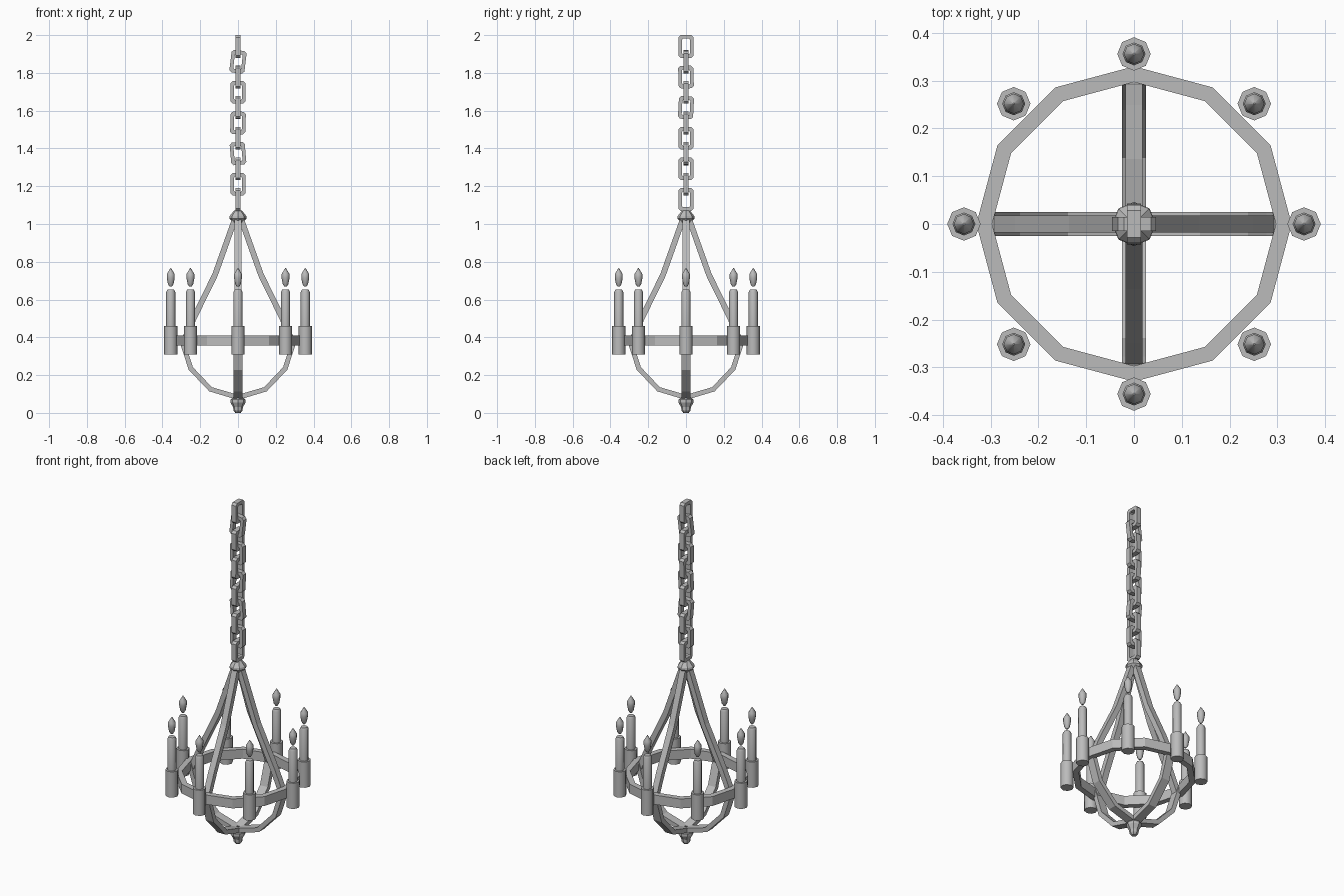
import bpy, bmesh
from math import radians, cos, sin, pi
from mathutils import Matrix, Vector

if "Cube" in bpy.data.objects:
    bpy.data.objects.remove(bpy.data.objects["Cube"], do_unlink=True)

iron = bpy.data.materials.new("grey_iron")
iron.use_nodes = True
GREY = (0.5, 0.5, 0.5, 1)
iron.diffuse_color = GREY
iron.node_tree.nodes["Principled BSDF"].inputs["Base Color"].default_value = GREY


def finish(name, bm, matrix, smooth=False):
    bmesh.ops.recalc_face_normals(bm, faces=bm.faces[:])
    mesh = bpy.data.meshes.new(name)
    bm.to_mesh(mesh)
    bm.free()
    mesh.transform(matrix)
    mesh.materials.append(iron)
    obj = bpy.data.objects.new(name, mesh)
    bpy.context.collection.objects.link(obj)
    if smooth:
        bpy.ops.object.select_all(action="DESELECT")
        obj.select_set(True)
        bpy.context.view_layer.objects.active = obj
        bpy.ops.object.shade_smooth_by_angle(angle=radians(50))
    return obj


def band(name, outer, inner, depth, closed, matrix):
    """Rectangular bar between two outlines in the XZ plane, depth along Y."""
    bm = bmesh.new()
    h = depth / 2
    rows = [[bm.verts.new((p[0], y, p[1])) for p, y in ((o, -h), (o, h), (i, h), (i, -h))]
            for o, i in zip(outer, inner)]
    n = len(rows)
    for k in range(n if closed else n - 1):
        a, b = rows[k], rows[(k + 1) % n]
        for j in range(4):
            bm.faces.new((a[j], a[(j + 1) % 4], b[(j + 1) % 4], b[j]))
    if not closed:
        bm.faces.new(rows[0])
        bm.faces.new(rows[-1])
    return finish(name, bm, matrix)


def strip(name, path, thick, depth, matrix):
    """Flat bar following a bent path, with mitred corners."""
    pts = [Vector(p) for p in path]
    outer, inner = [], []
    for k, p in enumerate(pts):
        d0 = (p - pts[max(k - 1, 0)]).normalized()
        d1 = (pts[min(k + 1, len(pts) - 1)] - p).normalized()
        d = (d0 + d1).normalized()
        normal = Vector((-d.y, d.x)) * thick / 2
        outer.append(p + normal)
        inner.append(p - normal)
    return band(name, outer, inner, depth, False, matrix)


def lathe(name, profile, matrix, smooth=False, sides=8):
    """Turned part from (radius, height) pairs, closed at both ends."""
    bm = bmesh.new()
    rings = [[bm.verts.new((r * cos(2 * pi * k / sides), r * sin(2 * pi * k / sides), z))
              for k in range(sides)] for r, z in profile]
    for a, b in zip(rings, rings[1:]):
        for k in range(sides):
            j = (k + 1) % sides
            bm.faces.new((a[k], a[j], b[j], b[k]))
    bm.faces.new(rings[0])
    bm.faces.new(rings[-1])
    return finish(name, bm, matrix, smooth)


def spin(angle):
    return Matrix.Rotation(angle, 4, "Z")


def chamfered(w, h, c):
    return [(w, h - c), (w - c, h), (c - w, h), (-w, h - c),
            (-w, c - h), (c - w, -h), (w - c, -h), (w, c - h)]


# Twelve-sided hoop
def circle(r):
    return [(r * cos(pi * k / 6), r * sin(pi * k / 6)) for k in range(12)]


band("hoop", circle(0.33), circle(0.297), 0.055, True,
     Matrix.Translation((0, 0, 0.383)) @ Matrix.Rotation(pi / 2, 4, "X"))

# Four upper arms and four lower basket ribs
upper = [(0.015, 1.03), (0.122, 0.73), (0.235, 0.5), (0.296, 0.36)]
lower = [(0.305, 0.4), (0.29, 0.36), (0.25, 0.235), (0.145, 0.125), (0.01, 0.085)]
for k in range(4):
    strip(f"upper_arm_{k + 1}", upper, 0.03, 0.036, spin(k * pi / 2))
    strip(f"lower_rib_{k + 1}", lower, 0.026, 0.05, spin(k * pi / 2))

# Hub under the chain and finial at the bottom
still = Matrix.Identity(4)
lathe("top_hub", [(0.022, 0.985), (0.028, 1.01), (0.046, 1.03), (0.044, 1.042), (0.02, 1.072)], still)
lathe("bottom_finial", [(0.014, 0), (0.024, 0.012), (0.026, 0.03), (0.04, 0.055),
                        (0.04, 0.07), (0.024, 0.085)], still)

# Eight holders with candles and flames
holder = [(0.035, 0.31), (0.035, 0.46)]
candle = [(0.024, 0.455), (0.024, 0.64), (0.018, 0.652)]
flame = [(0.006, 0.668), (0.015, 0.682), (0.021, 0.715), (0.021, 0.735), (0.002, 0.766)]
for k in range(8):
    place = spin(k * pi / 4) @ Matrix.Translation((0.356, 0, 0))
    lathe(f"candle_holder_{k + 1}", holder, place, True)
    lathe(f"candle_{k + 1}", candle, place, True)
    lathe(f"flame_{k + 1}", flame, place, True)

# Chain of interlocked links, a few hanging slightly askew
tilts = {3: -5, 5: 2, 6: 3, 8: -2, 9: 7}
for k in range(11):
    turn = spin(0 if k % 2 else pi / 2)
    lean = Matrix.Rotation(radians(tilts.get(k, 0)), 4, "Y")
    band(f"chain_link_{k + 1}", chamfered(0.04, 0.06, 0.012), chamfered(0.021, 0.041, 0.006),
         0.029, True, Matrix.Translation((0, 0, 1.13 + 0.081 * k)) @ turn @ lean)
